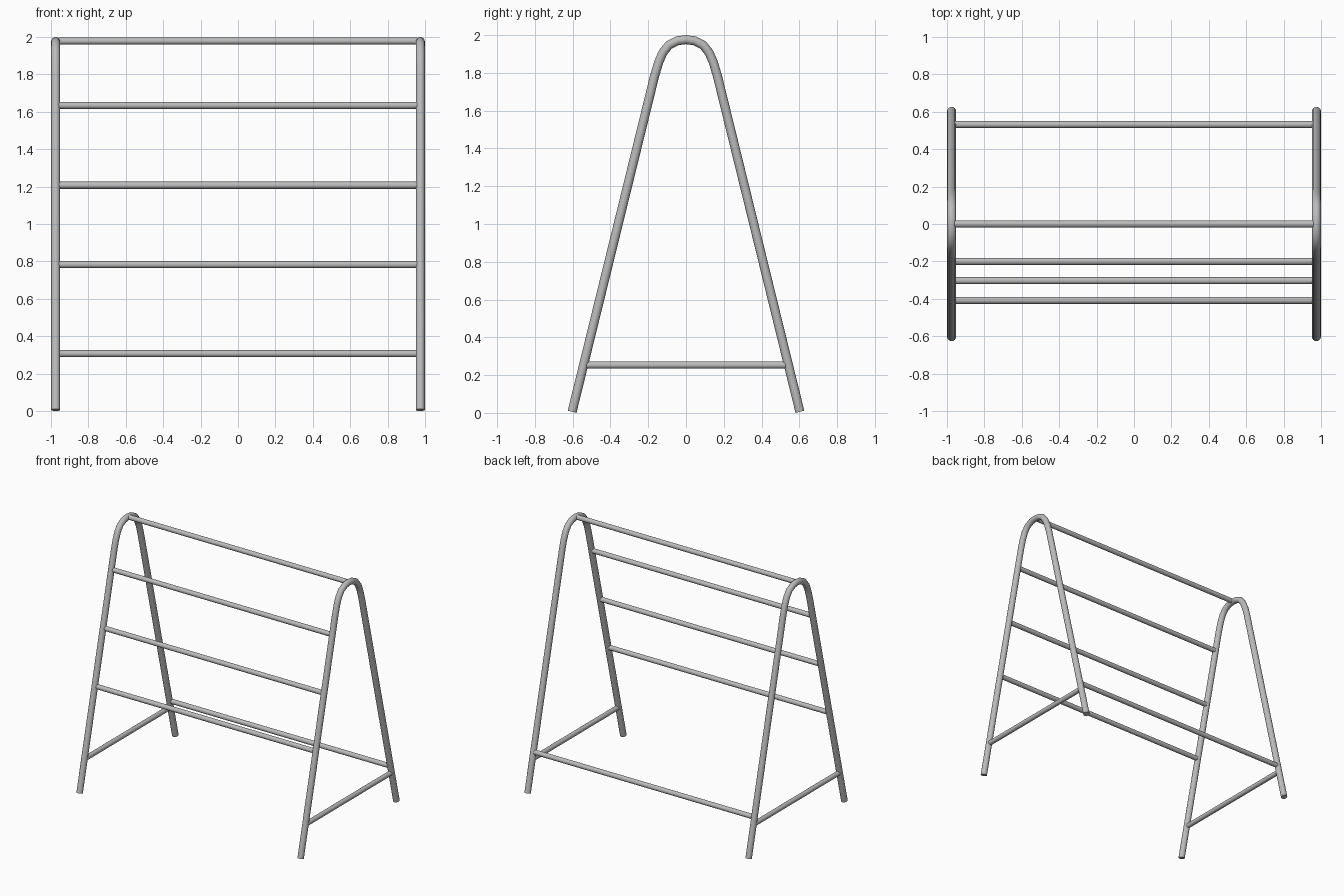
import bpy
from mathutils import Vector

default = bpy.data.objects.get("Cube")
if default:
    bpy.data.objects.remove(default, do_unlink=True)

# Single painted-metal colour
metal = bpy.data.materials.new("grey_metal")
metal.use_nodes = True
colour = (0.5, 0.5, 0.5, 1)
metal.diffuse_color = colour
metal.node_tree.nodes["Principled BSDF"].inputs["Base Color"].default_value = colour

LEG_X = 0.975
LEG_R = 0.024
BAR_R = 0.019


def finish(obj, name):
    obj.name = name
    obj.data.name = name
    obj.data.materials.clear()
    obj.data.materials.append(metal)
    bpy.ops.object.select_all(action="DESELECT")
    obj.select_set(True)
    bpy.context.view_layer.objects.active = obj
    bpy.ops.object.shade_smooth_by_angle(angle=0.7)


def bar(name, start, end):
    """Straight round bar between two points."""
    a, b = Vector(start), Vector(end)
    bpy.ops.mesh.primitive_cylinder_add(
        vertices=16, radius=BAR_R, depth=(b - a).length, location=(a + b) / 2,
        rotation=(b - a).to_track_quat("Z", "Y").to_euler())
    finish(bpy.context.object, name)


def bent_tube(name, points):
    """Round tube swept along a path, with closed ends."""
    curve = bpy.data.curves.new(name, "CURVE")
    curve.dimensions = "3D"
    curve.bevel_depth = LEG_R
    curve.bevel_resolution = 6
    curve.use_fill_caps = True
    spline = curve.splines.new("POLY")
    spline.points.add(len(points) - 1)
    for p, co in zip(spline.points, points):
        p.co = (*co, 1)
    obj = bpy.data.objects.new(name, curve)
    bpy.context.collection.objects.link(obj)
    bpy.ops.object.select_all(action="DESELECT")
    obj.select_set(True)
    bpy.context.view_layer.objects.active = obj
    bpy.ops.object.convert(target="MESH")
    finish(bpy.context.object, name)


# Half of the A-frame outline (y, z), mirrored to the back
half = [(-0.603, 0.006), (-0.166, 1.785), (-0.145, 1.855), (-0.122, 1.908),
        (-0.09, 1.948), (-0.045, 1.97), (0, 1.976)]
outline = half + [(-y, z) for y, z in reversed(half[:-1])]

for side, sx in (("left", 1), ("right", -1)):
    x = sx * LEG_X
    bent_tube(side + "_frame", [(x, y, z) for y, z in outline])
    bar(side + "_brace", (x, -0.538, 0.253), (x, 0.538, 0.253))

# Cross bars: top, three front rungs and a low back bar
rungs = {
    "top_bar": (0, 1.978),
    "front_rung_upper": (-0.2, 1.634),
    "front_rung_middle": (-0.303, 1.207),
    "front_rung_lower": (-0.408, 0.783),
    "back_bar": (0.532, 0.307),
}
for name, (y, z) in rungs.items():
    bar(name, (-0.96, y, z), (0.96, y, z))
